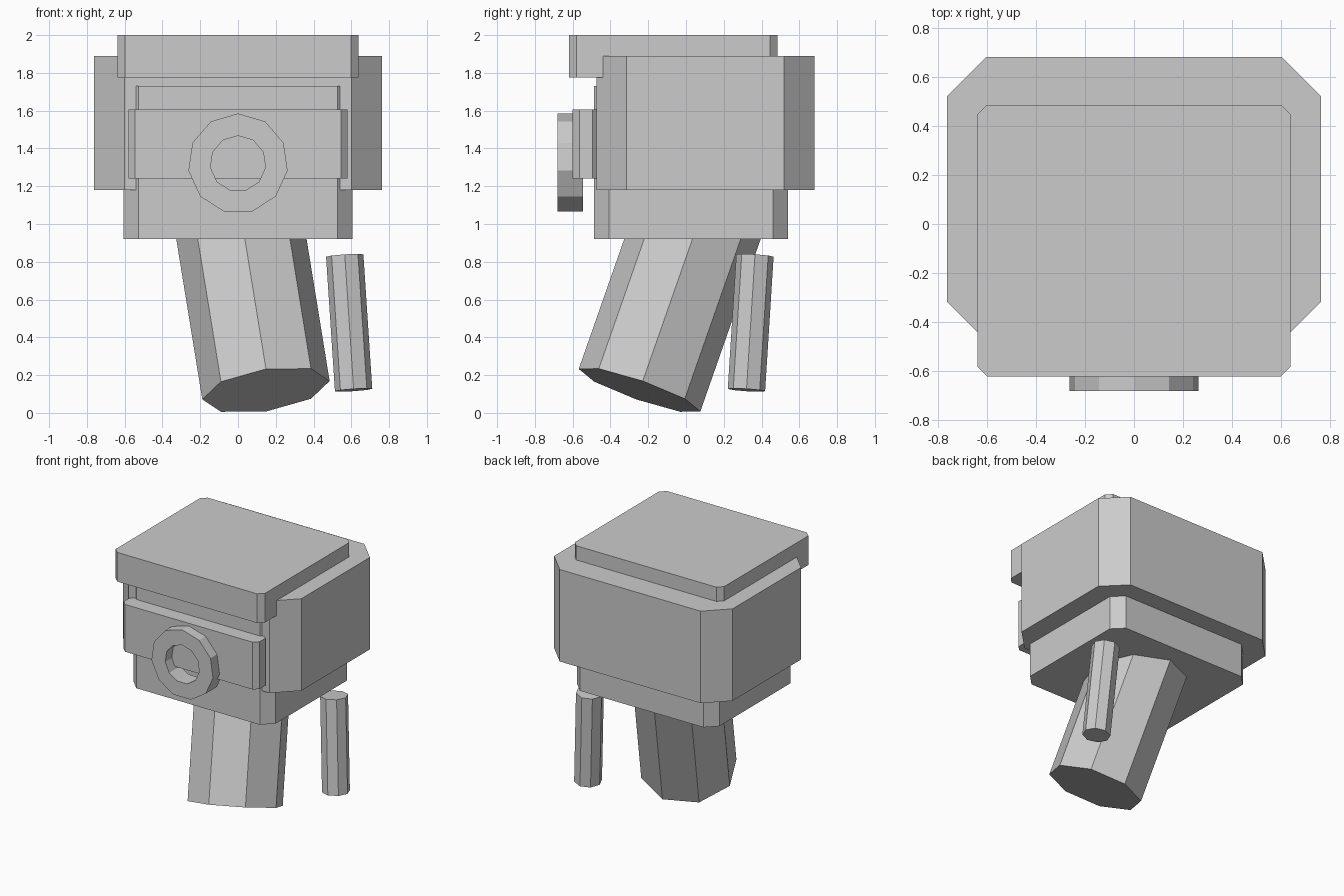
import bpy
import bmesh
from math import asin, atan2, cos, sin, tau
from mathutils import Matrix, Vector

old = bpy.data.objects.get("Cube")
if old:
    bpy.data.objects.remove(old, do_unlink=True)

grey = bpy.data.materials.new("plain grey")
grey.use_nodes = True
grey.diffuse_color = (0.6, 0.6, 0.6, 1)
grey.node_tree.nodes["Principled BSDF"].inputs["Base Color"].default_value = (0.6, 0.6, 0.6, 1)


def finish(name, bm):
    bmesh.ops.recalc_face_normals(bm, faces=bm.faces)
    mesh = bpy.data.meshes.new(name)
    bm.to_mesh(mesh)
    bm.free()
    mesh.materials.append(grey)
    obj = bpy.data.objects.new(name, mesh)
    bpy.context.collection.objects.link(obj)
    return obj


def chamfered_box(name, half_width, y0, y1, z0, z1, cut):
    """Box whose four upright edges are cut at 45 degrees."""
    bm = bmesh.new()
    w, c = half_width, cut
    right = [(w - c, y0), (w, y0 + c), (w, y1 - c), (w - c, y1)]
    outline = right + [(-x, y) for x, y in reversed(right)]
    base = bm.faces.new([bm.verts.new((x, y, z0)) for x, y in outline])
    top = bmesh.ops.extrude_face_region(bm, geom=[base], use_keep_orig=True)["geom"]
    bmesh.ops.translate(bm, vec=(0, 0, z1 - z0),
                        verts=[v for v in top if isinstance(v, bmesh.types.BMVert)])
    return finish(name, bm)


def leaning_prism(name, foot, head, radius, sides):
    """Prism between two end centres, with square-cut ends."""
    foot, head = Vector(foot), Vector(head)
    axis = (head - foot).normalized()
    turn = (Matrix.Rotation(-atan2(axis.y, axis.z), 4, 'X')
            @ Matrix.Rotation(asin(axis.x), 4, 'Y'))
    bm = bmesh.new()
    bmesh.ops.create_cone(bm, cap_ends=True, segments=sides, radius1=radius,
                          radius2=radius, depth=(head - foot).length,
                          matrix=Matrix.Translation((foot + head) / 2) @ turn)
    return finish(name, bm)


def ring(name, z, outer, inner, y0, y1, sides):
    """Flat-sided ring facing the front."""
    bm = bmesh.new()
    loops = []
    for r, y in ((outer, y0), (outer, y1), (inner, y1), (inner, y0)):
        loops.append([bm.verts.new((r * sin(tau * i / sides), y, z + r * cos(tau * i / sides)))
                      for i in range(sides)])
    for k in range(4):
        a, b = loops[k], loops[(k + 1) % 4]
        for i in range(sides):
            j = (i + 1) % sides
            bm.faces.new((a[i], a[j], b[j], b[i]))
    return finish(name, bm)


# Stacked body blocks
chamfered_box("lower_body", 0.607, -0.487, 0.54, 0.92, 1.73, 0.08)
chamfered_box("main_body", 0.762, -0.475, 0.68, 1.18, 1.89, 0.16)
chamfered_box("lid", 0.638, -0.62, 0.485, 1.775, 2.0, 0.04)

# Front plate and ring
chamfered_box("front_plate", 0.58, -0.6, -0.46, 1.24, 1.605, 0.035)
ring("front_ring", 1.32, 0.265, 0.147, -0.68, -0.545, 11)

# Leaning post and the thin rod beside it
leaning_prism("post", (0.148, -0.246, 0.12), (-0.011, 0.097, 1.1), 0.341, 8)
leaning_prism("side_rod", (0.612, 0.32, 0.121), (0.565, 0.365, 0.833), 0.099, 8)
